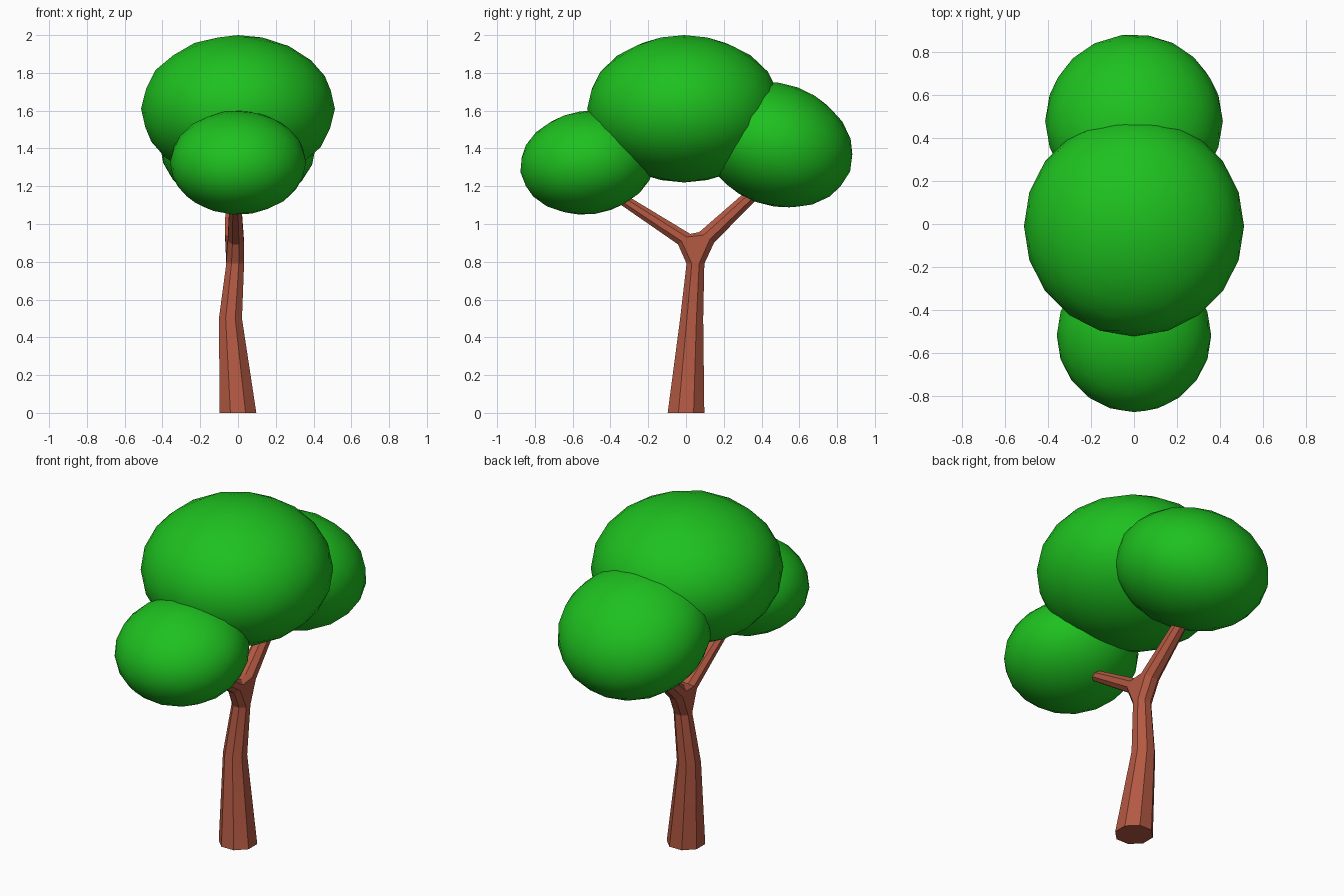
import bpy, bmesh, math
from mathutils import Vector, Euler

if "Cube" in bpy.data.objects:
    bpy.data.objects.remove(bpy.data.objects["Cube"])

SIDES = 8


def material(name, rgb):
    m = bpy.data.materials.new(name)
    m.diffuse_color = (*rgb, 1)
    m.use_nodes = True
    m.node_tree.nodes["Principled BSDF"].inputs["Base Color"].default_value = m.diffuse_color
    return m


bark = material("bark", (0.45, 0.10, 0.055))
leaf = material("leaf", (0.013, 0.53, 0.014))


def finish(bm, name, mat, angle):
    bmesh.ops.recalc_face_normals(bm, faces=bm.faces)
    mesh = bpy.data.meshes.new(name)
    bm.to_mesh(mesh)
    bm.free()
    mesh.materials.append(mat)
    ob = bpy.data.objects.new(name, mesh)
    bpy.context.collection.objects.link(ob)
    bpy.context.view_layer.objects.active = ob
    ob.select_set(True)
    bpy.ops.object.shade_smooth_by_angle(angle=math.radians(angle))
    ob.select_set(False)
    return ob


def ring_points(centre, radius, direction):
    q = Vector(direction).to_track_quat('Z', 'Y')
    pts = []
    for i in range(SIDES):
        a = 2 * math.pi * (i + 0.5) / SIDES
        pts.append(Vector(centre) + q @ Vector((radius * math.cos(a), radius * math.sin(a), 0)))
    return pts


def tube(name, rings):
    bm = bmesh.new()
    loops = [[bm.verts.new(p) for p in ring_points(*r)] for r in rings]
    for a, b in zip(loops, loops[1:]):
        for i in range(SIDES):
            j = (i + 1) % SIDES
            bm.faces.new((a[i], a[j], b[j], b[i]))
    bm.faces.new(loops[0])
    bm.faces.new(loops[-1])
    return finish(bm, name, bark, 25)


# Rings: centre, radius, facing direction
UP = (0, 0, 1)
neck = ((-0.015, 0.05, 0.79), 0.051, UP)
front_root = ((-0.012, -0.01, 0.92), 0.046, (0, -0.65, 0.76))
back_root = ((-0.02, 0.11, 0.93), 0.052, (0, 0.57, 0.82))

# Bent trunk
tube("trunk", [((0, 0, 0), 0.105, UP), ((-0.04, 0.03, 0.5), 0.066, UP), neck])

# Fork joining trunk and branches
bm = bmesh.new()
for r in (neck, front_root, back_root):
    for p in ring_points(*r):
        bm.verts.new(p)
bmesh.ops.convex_hull(bm, input=bm.verts)
finish(bm, "fork", bark, 25)

# Branches reaching into the crowns
tube("front_branch", [front_root, ((-0.015, -0.42, 1.185), 0.028, (0, -0.83, 0.55))])
tube("back_branch", [back_root, ((-0.035, 0.42, 1.22), 0.034, (0, 0.72, 0.69))])


# Flattened leaf crowns
def crown(name, centre, radius, height, tilt):
    bm = bmesh.new()
    bmesh.ops.create_icosphere(bm, subdivisions=3, radius=1)
    rot = Euler((math.radians(tilt), 0, 0)).to_matrix()
    for v in bm.verts:
        p = Vector((v.co.x * radius, v.co.y * radius, v.co.z * height))
        v.co = rot @ p + Vector(centre)
    for f in bm.faces:
        f.smooth = True
    return finish(bm, name, leaf, 60)


crown("main_crown", (0, -0.01, 1.61), 0.513, 0.39, 0)
crown("front_crown", (0, -0.52, 1.325), 0.36, 0.274, 8)
crown("back_crown", (0, 0.48, 1.42), 0.414, 0.323, -20)
